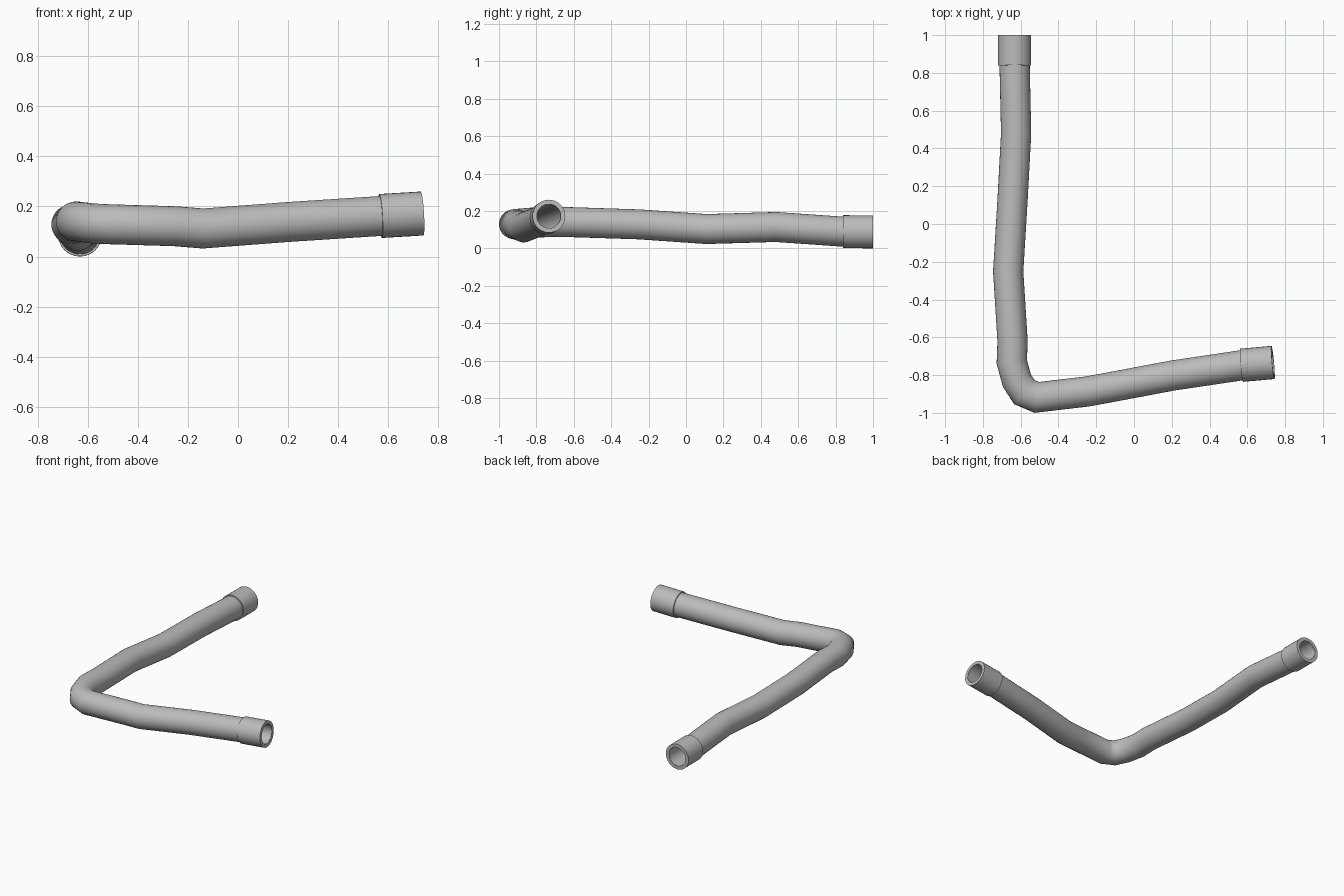
import bpy, bmesh, math
from mathutils import Vector

if "Cube" in bpy.data.objects:
    bpy.data.objects.remove(bpy.data.objects["Cube"])

SIDES = 32
HOSE_R, BORE_R, COLLAR_R = 0.080, 0.064, 0.088

# mid grey for the whole hose
GREY = bpy.data.materials.new("mid_grey")
GREY.diffuse_color = (0.5, 0.5, 0.5, 1)
GREY.use_nodes = True
GREY.node_tree.nodes["Principled BSDF"].inputs["Base Color"].default_value = GREY.diffuse_color

# centre line of the hose, from the back end to the right end
PATH = [Vector(p) for p in [
    (-0.632, 1.0, 0.088), (-0.632, 0.84, 0.089), (-0.624, 0.48, 0.114),
    (-0.644, 0.11, 0.103), (-0.666, -0.25, 0.128), (-0.643, -0.62, 0.140),
    (-0.647, -0.73, 0.140), (-0.620, -0.829, 0.137), (-0.581, -0.890, 0.132),
    (-0.515, -0.918, 0.129), (-0.25, -0.887, 0.121), (-0.14, -0.867, 0.112),
    (0.20, -0.803, 0.138), (0.57, -0.748, 0.162), (0.736, -0.733, 0.172)]]


def rings(path, radius):
    """Round cross-sections along a path, mitred at every bend."""
    dirs = [(b - a).normalized() for a, b in zip(path, path[1:])]
    side = dirs[0].cross(Vector((0, 0, 1))).normalized()
    up = side.cross(dirs[0])
    offs = [radius * (math.cos(a) * side + math.sin(a) * up)
            for a in (2 * math.pi * i / SIDES for i in range(SIDES))]
    out = []
    for i, p in enumerate(path):
        d = dirs[max(i - 1, 0)]
        n = (d + dirs[min(i, len(dirs) - 1)]).normalized()
        offs = [o - d * (o.dot(n) / d.dot(n)) for o in offs]
        out.append([p + o for o in offs])
    return out


def pipe(name, path, outer, inner):
    """Hollow pipe: outer wall out, bore back, closed at both lips."""
    bm = bmesh.new()
    loops = rings(path, outer) + rings(path, inner)[::-1]
    loops = [[bm.verts.new(c) for c in ring] for ring in loops]
    for a, b in zip(loops, loops[1:] + loops[:1]):
        for i in range(SIDES):
            j = (i + 1) % SIDES
            bm.faces.new((a[i], a[j], b[j], b[i]))
    bmesh.ops.recalc_face_normals(bm, faces=bm.faces)
    mesh = bpy.data.meshes.new(name)
    bm.to_mesh(mesh)
    bm.free()
    mesh.materials.append(GREY)
    obj = bpy.data.objects.new(name, mesh)
    bpy.context.collection.objects.link(obj)
    bpy.ops.object.select_all(action='DESELECT')
    obj.select_set(True)
    bpy.context.view_layer.objects.active = obj
    bpy.ops.object.shade_smooth_by_angle(angle=math.radians(40))
    return obj


# hose, ending just inside the collar lips
hose_path = list(PATH)
hose_path[0] = PATH[0].lerp(PATH[1], 0.02)
hose_path[-1] = PATH[-1].lerp(PATH[-2], 0.02)
pipe("hose", hose_path, HOSE_R, BORE_R)

# end collars
pipe("back_collar", PATH[:2], COLLAR_R, BORE_R + 0.001)
pipe("right_collar", PATH[-2:], COLLAR_R, BORE_R + 0.001)
